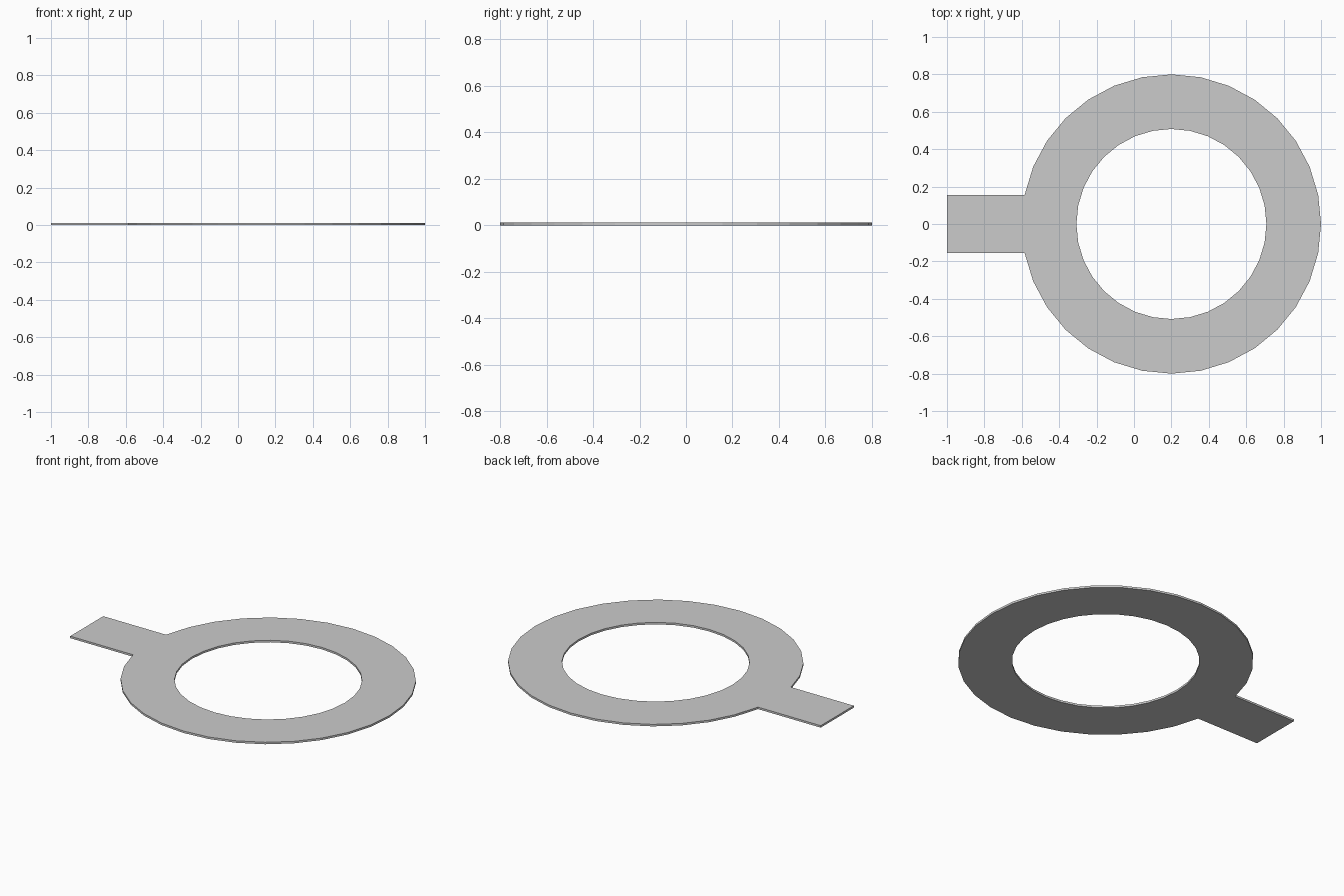
import bpy, bmesh
from math import cos, sin, pi

if "Cube" in bpy.data.objects:
    bpy.data.objects.remove(bpy.data.objects["Cube"])

N = 32                      # sides of the ring
CX = 0.2                    # ring centre
R_OUT, R_IN = 0.8, 0.508
THICK = 0.012

bm = bmesh.new()


def circle(r):
    return [bm.verts.new((CX + r * cos(2 * pi * i / N), r * sin(2 * pi * i / N), 0))
            for i in range(N)]


# flat ring
outer, inner = circle(R_OUT), circle(R_IN)
for i in range(N):
    j = (i + 1) % N
    bm.faces.new((inner[i], outer[i], outer[j], inner[j]))

# square tab, joined to the ring's leftmost corners
m = N // 2
half = outer[m - 1].co.y
tab = [bm.verts.new((-1, s * half, 0)) for s in (1, -1)]
mid = bm.verts.new((-1, 0, 0))
bm.faces.new((outer[m - 1], tab[0], mid, outer[m]))
bm.faces.new((outer[m], mid, tab[1], outer[m + 1]))

# thickness
ext = bmesh.ops.extrude_face_region(bm, geom=bm.faces[:], use_keep_orig=True)
top = [g for g in ext["geom"] if isinstance(g, bmesh.types.BMVert)]
bmesh.ops.translate(bm, verts=top, vec=(0, 0, THICK))
bmesh.ops.recalc_face_normals(bm, faces=bm.faces[:])

# merge the coplanar faces of the sheet
bmesh.ops.dissolve_edges(bm, edges=[
    e for e in bm.edges
    if {v.co.to_tuple(4)[:2] for v in e.verts} == {mid.co.to_tuple(4)[:2], outer[m].co.to_tuple(4)[:2]}],
    use_verts=False)

mesh = bpy.data.meshes.new("ring_with_tab")
bm.to_mesh(mesh)
bm.free()
bpy.context.collection.objects.link(bpy.data.objects.new("ring_with_tab", mesh))
